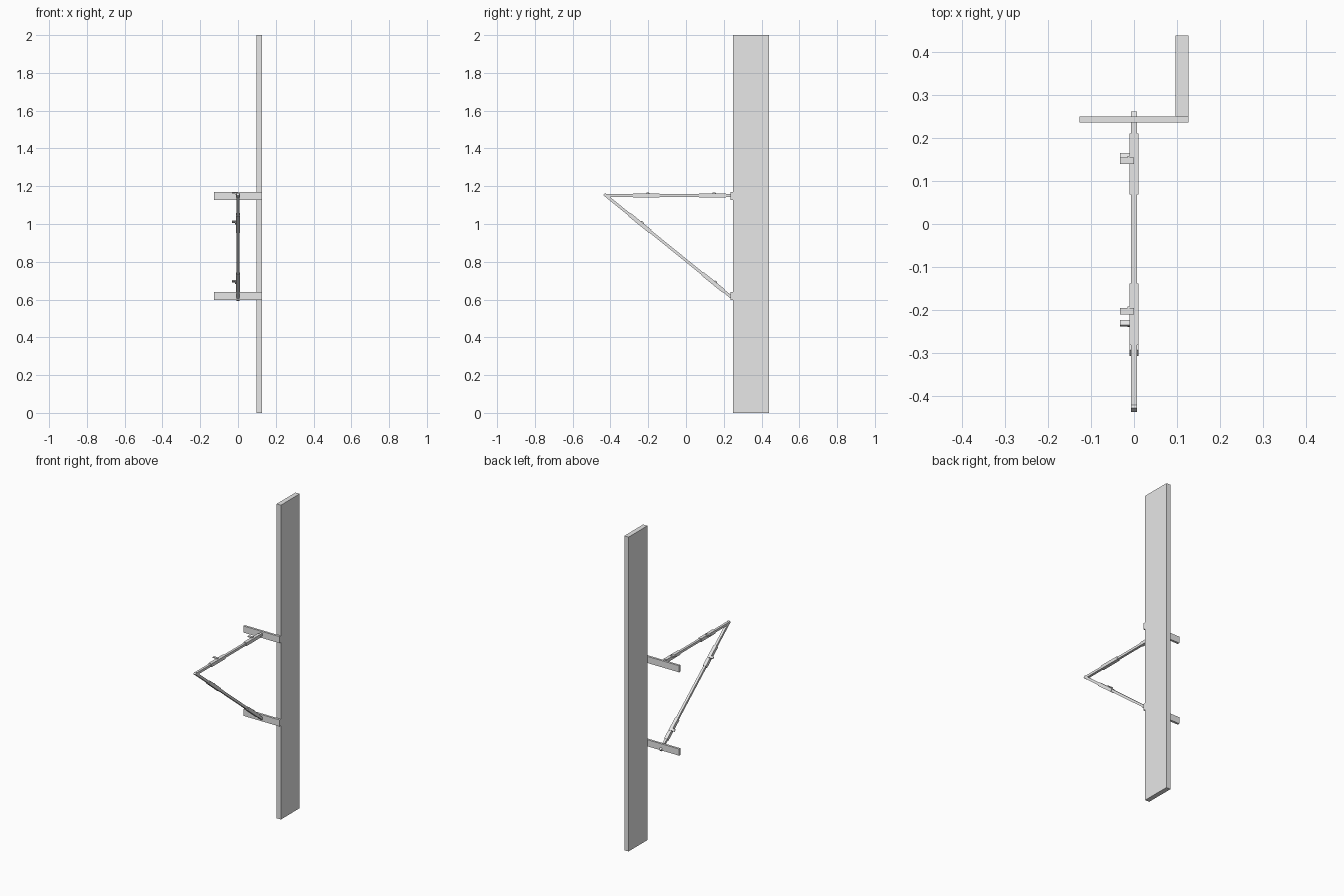
import bpy, bmesh, math
from mathutils import Matrix, Vector

if "Cube" in bpy.data.objects:
    bpy.data.objects.remove(bpy.data.objects["Cube"], do_unlink=True)

grey = bpy.data.materials.new("plain_grey")
grey.use_nodes = True
grey.diffuse_color = (0.8, 0.8, 0.8, 1)
grey.node_tree.nodes["Principled BSDF"].inputs["Base Color"].default_value = (0.8, 0.8, 0.8, 1)


def box(name, lo, hi, frame=Matrix()):
    """Box between two corners, placed in the given frame."""
    size = [b - a for a, b in zip(lo, hi)]
    centre = [(a + b) / 2 for a, b in zip(lo, hi)]
    bm = bmesh.new()
    bmesh.ops.create_cube(bm, size=1)
    bmesh.ops.scale(bm, vec=size, verts=bm.verts)
    bmesh.ops.translate(bm, vec=centre, verts=bm.verts)
    mesh = bpy.data.meshes.new(name)
    bm.to_mesh(mesh)
    bm.free()
    mesh.materials.append(grey)
    obj = bpy.data.objects.new(name, mesh)
    obj.matrix_world = frame
    bpy.context.collection.objects.link(obj)
    return obj


def arm(name, start, end, sleeve_centres):
    """Square tube along local +y with clamping sleeves and side levers."""
    (y0, z0), (y1, z1) = start, end
    length = math.hypot(y1 - y0, z1 - z0)
    frame = Matrix.Translation(Vector((0, y0, z0))) @ Matrix.Rotation(
        math.atan2(z1 - z0, y1 - y0), 4, 'X')
    box(name + "_tube", (-0.0075, 0, -0.0075), (0.0075, length, 0.0075), frame)
    for i, c in enumerate(sleeve_centres, 1):
        box(f"{name}_sleeve_{i}", (-0.0105, c - 0.071, -0.0105),
            (0.0105, c + 0.071, 0.0105), frame)
        # locking lever lying across the sleeve, with its pivot block
        box(f"{name}_lever_{i}", (-0.032, c, 0.0105), (0, c + 0.015, 0.0155), frame)
        box(f"{name}_pivot_{i}", (-0.0155, c + 0.004, 0.004),
            (-0.0105, c + 0.018, 0.0125), frame)


# Upright board
box("upright_board", (0.097, 0.25, 0), (0.127, 0.439, 2))

# Two cross rails fixed to the front edge of the board
for name, z in (("lower_rail", 0.597), ("upper_rail", 1.127)):
    box(name, (-0.127, 0.236, z), (0.127, 0.25, z + 0.042))

# Horizontal arm and diagonal brace meeting at the front tip
arm("upper_arm", (-0.43, 1.151), (0.236, 1.151), (0.22, 0.57))
arm("diagonal_brace", (-0.433, 1.158), (0.257, 0.599), (0.242, 0.742))
